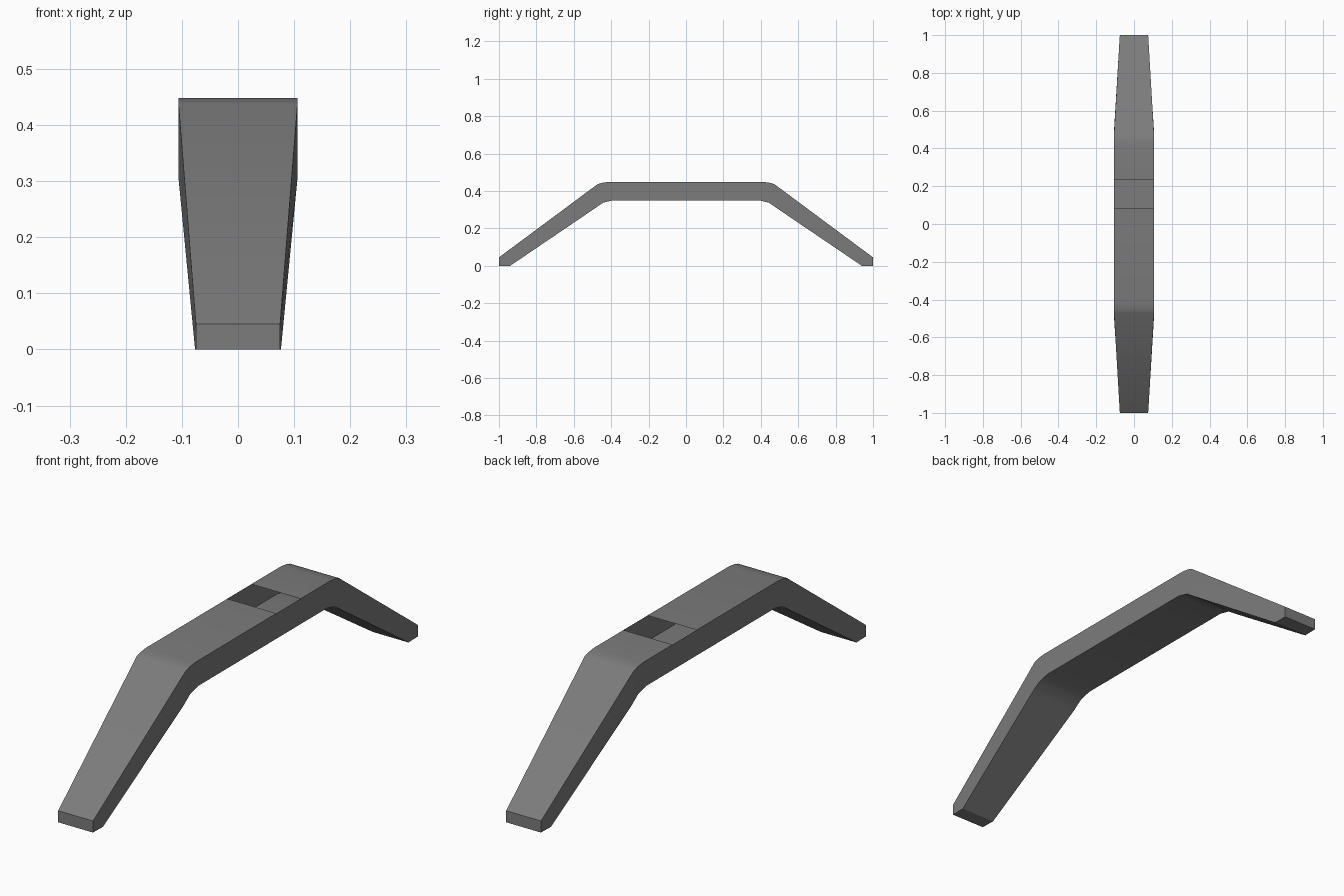
import bpy, bmesh, math

cube = bpy.data.objects.get("Cube")
if cube:
    bpy.data.objects.remove(cube, do_unlink=True)

# Single grey finish
grey = bpy.data.materials.new("mid grey")
grey.use_nodes = True
colour = (0.2, 0.2, 0.2, 1)
grey.diffuse_color = colour
grey.node_tree.nodes["Principled BSDF"].inputs["Base Color"].default_value = colour

# Leg and bend sections: outer (y, z), inner (y, z), outer and inner half width
HALF = 0.106
leg = [
    ((-1.0, 0.045), (-0.94, 0.0), 0.075, 0.0765),
    ((-0.472, 0.437), (-0.49, 0.305), HALF, HALF),
    ((-0.447, 0.444), (-0.444, 0.337), HALF, HALF),
    ((-0.417, 0.448), (-0.395, 0.349), HALF, HALF),
]
# Straight span sections either side of the opening in the top
slot = [((y, 0.448), (y, 0.349), HALF, HALF) for y in (0.085, 0.234)]
mirrored = [((-o[0], o[1]), (-i[0], i[1]), a, b) for o, i, a, b in reversed(leg)]
sections = leg + slot + mirrored
slot_start = len(leg)

bm = bmesh.new()


def ring(outer, inner, wo, wi):
    return [bm.verts.new(p) for p in (
        (-wo, *outer), (wo, *outer), (wi, *inner), (-wi, *inner))]


# Hollow beam skinned section by section, top left open at the slot
rings = [ring(*s) for s in sections]
for n, (a, b) in enumerate(zip(rings, rings[1:])):
    for k in range(4):
        if n == slot_start and k == 0:
            continue
        m = (k + 1) % 4
        bm.faces.new((a[k], a[m], b[m], b[k]))

# Feet: upright toe, flat sole and triangular cheeks
for r, y in ((rings[0], -1.0), (rings[-1], 1.0)):
    left, right = (bm.verts.new((x, y, 0)) for x in (-0.075, 0.075))
    bm.faces.new((r[0], r[1], right, left))
    bm.faces.new((left, right, r[2], r[3]))
    bm.faces.new((r[0], left, r[3]))
    bm.faces.new((r[1], r[2], right))

bmesh.ops.recalc_face_normals(bm, faces=bm.faces[:])
mesh = bpy.data.meshes.new("arched_handle")
bm.to_mesh(mesh)
bm.free()
mesh.materials.append(grey)
handle = bpy.data.objects.new("arched_handle", mesh)
bpy.context.collection.objects.link(handle)

# Soft bends, crisp side and foot edges
bpy.ops.object.select_all(action='DESELECT')
handle.select_set(True)
bpy.context.view_layer.objects.active = handle
bpy.ops.object.shade_smooth_by_angle(angle=math.radians(30))
